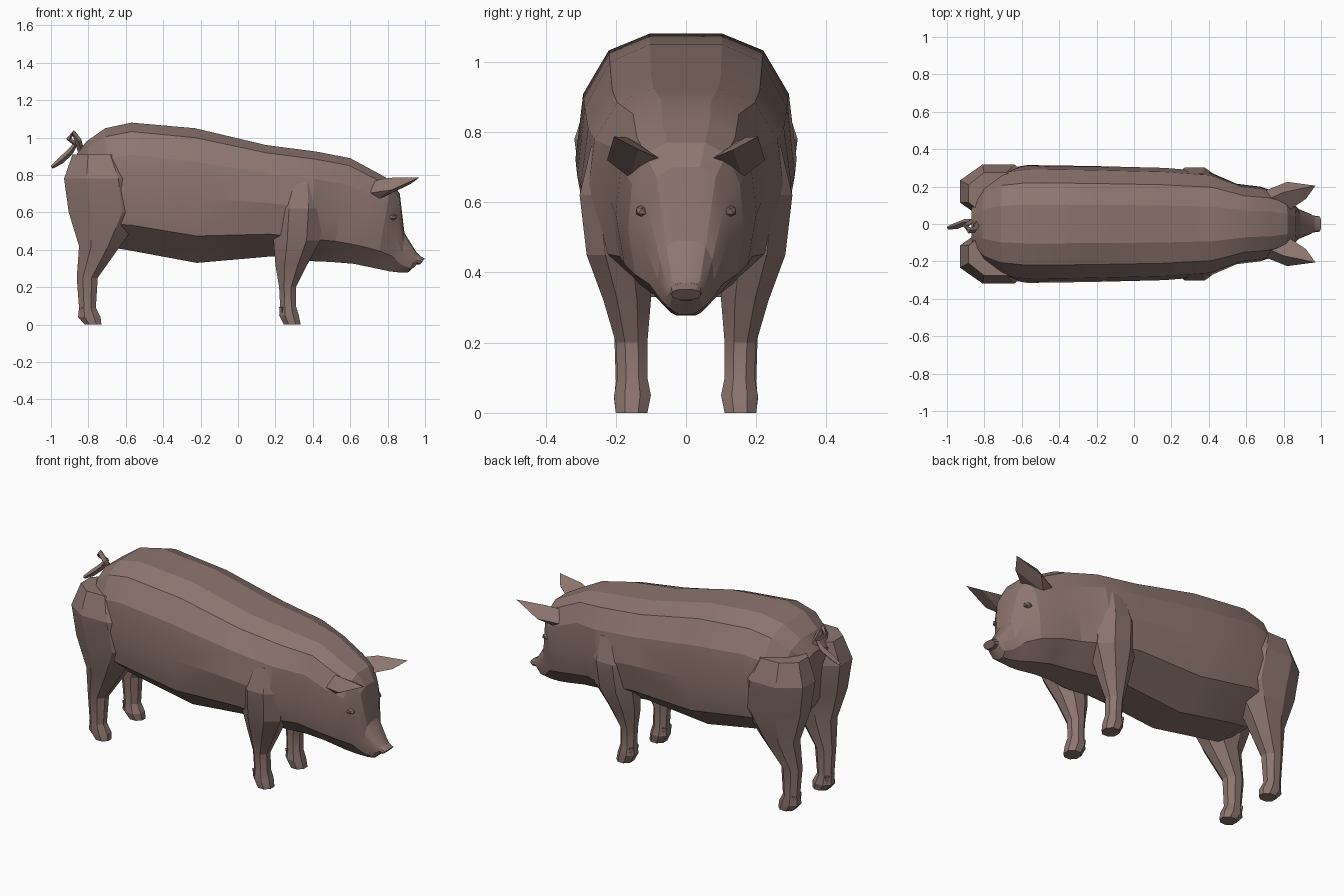
import bpy, bmesh, math
from mathutils import Vector

if "Cube" in bpy.data.objects:
    bpy.data.objects.remove(bpy.data.objects["Cube"])

hide = bpy.data.materials.new("hide")
hide.diffuse_color = (0.27, 0.18, 0.16, 1)
hide.use_nodes = True
hide.node_tree.nodes["Principled BSDF"].inputs["Base Color"].default_value = hide.diffuse_color


def finish(ob, mirror=False, angle=18):
    ob.data.materials.append(hide)
    bpy.ops.object.select_all(action='DESELECT')
    bpy.context.view_layer.objects.active = ob
    ob.select_set(True)
    if mirror:
        m = ob.modifiers.new("mirror", 'MIRROR')
        m.use_axis = (False, True, False)
        m.use_mirror_merge = False
        bpy.ops.object.modifier_apply(modifier="mirror")
    if angle:
        bpy.ops.object.shade_smooth_by_angle(angle=math.radians(angle))
    return ob


def to_object(name, bm):
    bmesh.ops.recalc_face_normals(bm, faces=bm.faces)
    bmesh.ops.triangulate(bm, faces=bm.faces)
    me = bpy.data.meshes.new(name)
    bm.to_mesh(me)
    bm.free()
    ob = bpy.data.objects.new(name, me)
    bpy.context.collection.objects.link(ob)
    return ob


def loft(name, rings):
    bm = bmesh.new()
    loops = [[bm.verts.new(p) for p in ring] for ring in rings]
    for a, b in zip(loops, loops[1:]):
        n = len(a)
        for i in range(n):
            j = (i + 1) % n
            bm.faces.new((a[i], a[j], b[j], b[i]))
    bm.faces.new(loops[0])
    bm.faces.new(loops[-1])
    return to_object(name, bm)


def body_ring(xt, zt, xb, zb, w):
    # half cross-section: flat back, wide flank, rounded belly
    half = [(.33, 1), (.7, .93), (.93, .75), (1, .48), (.88, .2), (.35, 0)]
    full = half + [(-y, t) for y, t in reversed(half)]
    return [(xb + (xt - xb) * t, y * w, zb + (zt - zb) * t) for y, t in full]


def leg_ring(z, x0, x1, y0, y1, n=8):
    k = 1 / math.cos(math.pi / n)
    pts = []
    for i in range(n):
        a = 2 * math.pi * (i + .5) / n
        pts.append(((x0 + x1) / 2 + (x1 - x0) / 2 * k * math.cos(a),
                    (y0 + y1) / 2 + (y1 - y0) / 2 * k * math.sin(a), z))
    return pts


# Body, neck, head and snout: x/z of ring top, x/z of ring bottom, half width
body = loft("body_and_head", [body_ring(*r) for r in [
    (-.87, .90, -.82, .55, .14),
    (-.81, .98, -.74, .46, .24),
    (-.71, 1.05, -.66, .41, .295),
    (-.57, 1.08, -.57, .395, .315),
    (-.23, 1.05, -.22, .33, .31),
    (.15, .96, .18, .365, .30),
    (.42, .925, .38, .34, .28),
    (.60, .89, .50, .335, .215),
    (.73, .82, .62, .325, .20),
    (.82, .77, .74, .30, .165),
    (.865, .70, .81, .285, .12),
    (.89, .49, .87, .278, .08),
    (.955, .385, .91, .28, .058),
    (.97, .37, .955, .32, .042),
]])
finish(body)

# Snout disc
finish(loft("snout_disc", [body_ring(*r) for r in [
    (.96, .375, .945, .32, .046), (1.0, .352, .972, .322, .042)]]))

# Hind legs with hams
finish(loft("hind_legs", [leg_ring(*r) for r in [
    (0, -.82, -.73, .12, .20),
    (.04, -.855, -.735, .11, .205),
    (.09, -.85, -.76, .12, .20),
    (.25, -.862, -.75, .11, .205),
    (.42, -.85, -.63, .095, .255),
    (.60, -.905, -.50, .05, .295),
    (.78, -.93, -.52, .03, .318),
    (.91, -.885, -.60, .05, .275),
]]), True)

# Front legs with shoulders
finish(loft("front_legs", [leg_ring(*r) for r in [
    (0, .245, .335, .11, .20),
    (.05, .22, .325, .10, .205),
    (.10, .225, .31, .11, .195),
    (.20, .22, .31, .11, .20),
    (.32, .20, .37, .10, .235),
    (.45, .19, .44, .10, .283),
    (.62, .20, .45, .12, .303),
    (.76, .25, .42, .15, .27),
]]), True)

# Dew claws behind each foot
for name, x in (("hind_dew_claws", -.835), ("front_dew_claws", .235)):
    bm = bmesh.new()
    for y in (.13, .18):
        geo = bmesh.ops.create_cone(bm, cap_ends=True, segments=4,
                                    radius1=.004, radius2=.016, depth=.06)
        bmesh.ops.translate(bm, verts=geo['verts'], vec=(x, y, .065))
    finish(to_object(name, bm), True)

# Ears: pointed, swept forward
bm = bmesh.new()
for p in [(.69, .12, .76), (.68, .17, .70), (.75, .16, .67), (.83, .075, .725),
          (.82, .225, .72), (.92, .135, .75), (.80, .17, .785), (.97, .205, .787)]:
    bm.verts.new(p)
bmesh.ops.convex_hull(bm, input=bm.verts)
finish(to_object("ears", bm), True)

# Eyes: small faceted lids on the side of the face
bm = bmesh.new()
bmesh.ops.create_icosphere(bm, subdivisions=1, radius=.03)
bmesh.ops.scale(bm, verts=bm.verts, vec=(1, .7, .6))
bmesh.ops.translate(bm, verts=bm.verts, vec=(.825, .125, .575))
finish(to_object("eyes", bm), True)

# Curly tail: square section swept along a looping path
path = [(-.84, 0, .93, 1), (-.855, -.03, .985, 1), (-.88, -.035, 1.025, .9),
        (-.905, -.01, .995, .8), (-.87, .012, .965, .8),
        (-.90, .01, .92, 1), (-.95, -.01, .875, 1), (-.995, -.02, .842, .5)]
pts = [Vector(p[:3]) for p in path]
rings = []
for i, p in enumerate(pts):
    t = (pts[min(i + 1, len(pts) - 1)] - pts[max(i - 1, 0)]).normalized()
    side = (Vector((0, 1, 0)) - t * t.y).normalized()
    up = t.cross(side)
    r = .018 * path[i][3]
    rings.append([p + side * r, p + up * r, p - side * r, p - up * r])
finish(loft("tail", rings))
